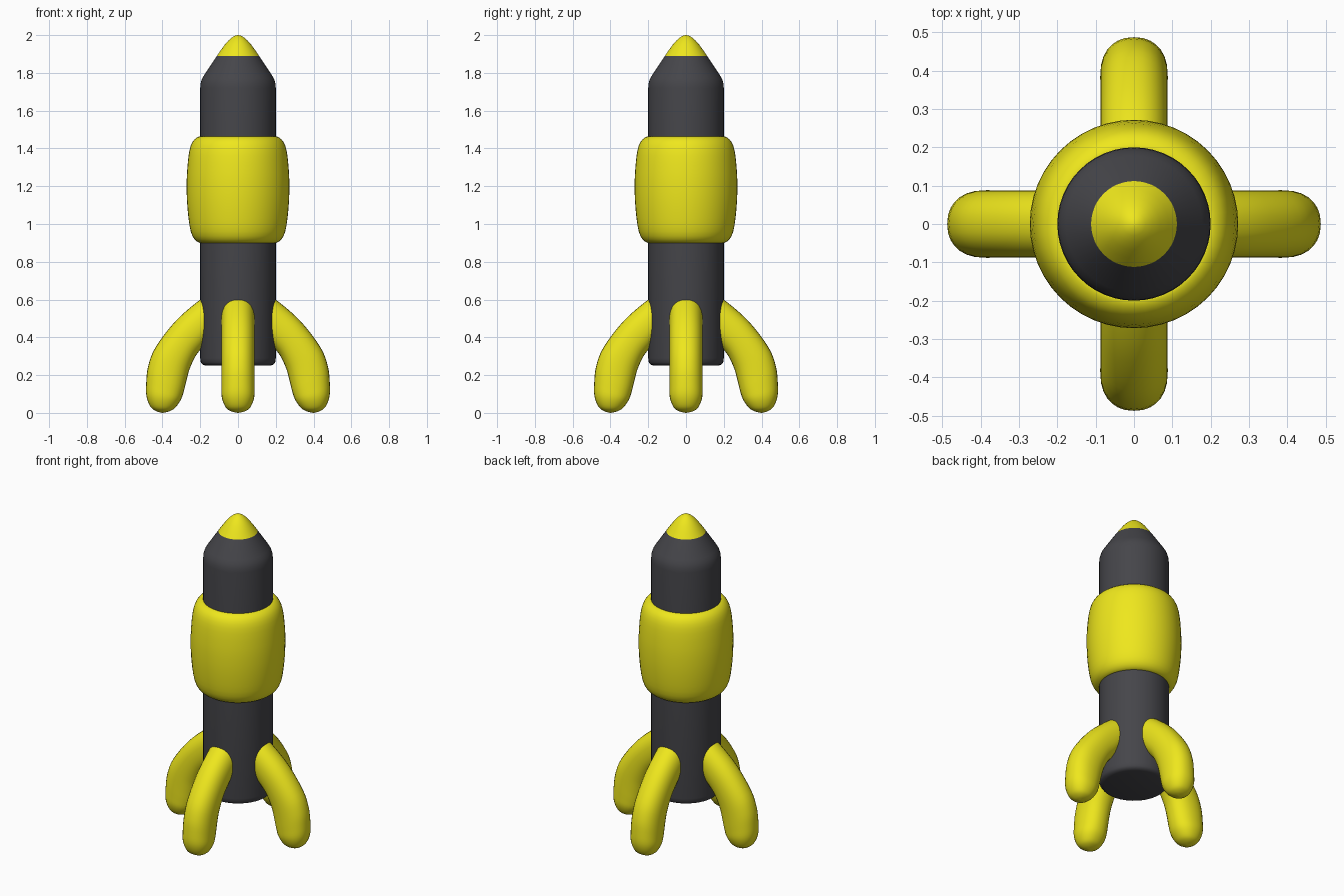
import bpy, math
from mathutils import Vector

if "Cube" in bpy.data.objects:
    bpy.data.objects.remove(bpy.data.objects["Cube"])


def material(name, rgb):
    m = bpy.data.materials.new(name)
    m.diffuse_color = (*rgb, 1)
    m.use_nodes = True
    m.node_tree.nodes["Principled BSDF"].inputs["Base Color"].default_value = m.diffuse_color
    return m


YELLOW = material("yellow", (0.86, 0.80, 0.012))
DARK = material("charcoal", (0.06, 0.06, 0.068))


def smooth(points, steps):
    """Catmull-Rom interpolation through a list of vectors."""
    out = []
    for k in range(len(points) - 1):
        p1, p2 = points[k], points[k + 1]
        p0 = points[k - 1] if k else 2 * p1 - p2
        p3 = points[k + 2] if k + 2 < len(points) else 2 * p2 - p1
        for s in range(steps):
            t = s / steps
            out.append(0.5 * (2 * p1 + (p2 - p0) * t + (2 * p0 - 5 * p1 + 4 * p2 - p3) * t * t
                              + (3 * p1 - p0 - 3 * p2 + p3) * t ** 3))
    return out + [points[-1]]


def loft(name, rings, mat, angle=35):
    """Skin a stack of equal-sized rings and cap both ends."""
    n = len(rings[0])
    verts = [v for r in rings for v in r]
    faces = [(r * n + i, r * n + (i + 1) % n, (r + 1) * n + (i + 1) % n, (r + 1) * n + i)
             for r in range(len(rings) - 1) for i in range(n)]
    faces += [tuple(reversed(range(n))), tuple(range(len(verts) - n, len(verts)))]
    me = bpy.data.meshes.new(name)
    me.from_pydata(verts, [], faces)
    ob = bpy.data.objects.new(name, me)
    bpy.context.collection.objects.link(ob)
    me.materials.append(mat)
    bpy.ops.object.select_all(action='DESELECT')
    ob.select_set(True)
    bpy.context.view_layer.objects.active = ob
    bpy.ops.object.mode_set(mode='EDIT')
    bpy.ops.mesh.select_all(action='SELECT')
    bpy.ops.mesh.normals_make_consistent(inside=False)
    bpy.ops.object.mode_set(mode='OBJECT')
    bpy.ops.object.shade_smooth_by_angle(angle=math.radians(angle))
    return ob


def lathe(name, profile, mat, n=48):
    return loft(name, [[(r * math.cos(2 * math.pi * i / n), r * math.sin(2 * math.pi * i / n), z)
                        for i in range(n)] for r, z in profile], mat)


# Fuselage with tapered shoulder
lathe("body", [(0.17, 0.25), (0.188, 0.256), (0.197, 0.268), (0.2, 0.29), (0.2, 1.72),
               (0.198, 1.745), (0.19, 1.77), (0.178, 1.79), (0.112, 1.89)], DARK)

# Nose tip
lathe("nose_tip", [(0.112, 1.89), (0.09, 1.922), (0.068, 1.952), (0.048, 1.974),
                   (0.03, 1.989), (0.014, 1.998), (0.002, 2.0)], YELLOW)

# Bulging sleeve around the middle
sleeve = [(0.195, 0.9), (0.208, 0.902), (0.231, 0.92), (0.25, 0.96), (0.262, 1.03), (0.27, 1.12),
          (0.272, 1.2), (0.27, 1.27), (0.262, 1.36), (0.25, 1.415), (0.231, 1.447),
          (0.208, 1.462), (0.195, 1.463)]
lathe("sleeve", [tuple(v) for v in smooth([Vector(p) for p in sleeve], 2)], YELLOW)

# Fin stations: outer x, outer z, inner x, inner z, half thickness
stations = [(.15, .625, .13, .42, .088), (.21, .592, .19, .345, .088), (.33, .487, .225, .30, .088),
            (.435, .35, .255, .235, .088), (.475, .25, .272, .175, .088),
            (.486, .16, .288, .11, .088), (.485, .09, .305, .065, .085),
            (.465, .035, .335, .025, .065), (.435, .010, .365, .008, .038),
            (.402, .0, .398, .0, .002)]
rings = []
for ox, oz, ix, iz, th in smooth([Vector(s) for s in stations], 4):
    ring = []
    for i in range(28):
        a = 2 * math.pi * i / 28
        c, s = (math.copysign(abs(f) ** 0.9, f) for f in (math.cos(a), math.sin(a)))
        ring.append(((ox + ix) / 2 + c * (ox - ix) / 2, th * s,
                     max(0, (oz + iz) / 2 + c * (oz - iz) / 2)))
    rings.append(ring)
for k, side in enumerate(("right", "back", "left", "front")):
    fin = loft(side + "_fin", rings, YELLOW, 60)
    fin.rotation_euler.z = k * math.pi / 2
